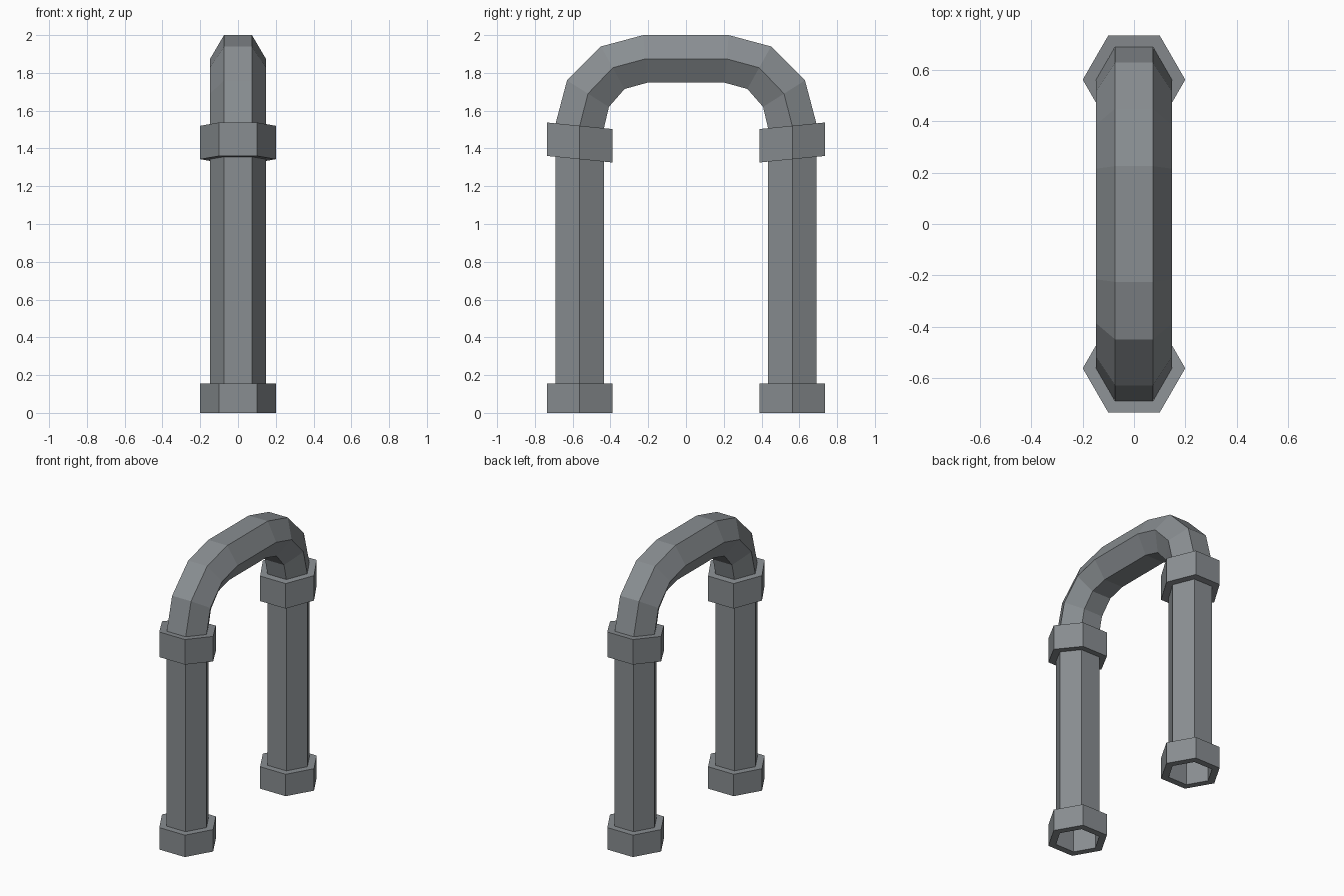
import bpy, bmesh
from math import cos, sin, radians

if "Cube" in bpy.data.objects:
    bpy.data.objects.remove(bpy.data.objects["Cube"])

LEG_Y = 0.563      # distance of each leg axis from the centre
PIPE_R = 0.148
COLLAR_R = 0.20

# Dark bluish-grey metal shared by all parts
metal = bpy.data.materials.new("dark_metal")
metal.diffuse_color = (0.25, 0.27, 0.285, 1)
metal.use_nodes = True
metal.node_tree.nodes["Principled BSDF"].inputs["Base Color"].default_value = metal.diffuse_color


def hex_ring(bm, outer, inner, half_width):
    """Hexagon across the pipe, set by its outer and inner (y, z) points."""
    verts = []
    for i in range(6):
        a = radians(60 * i)
        t = 0.5 + 0.5 * sin(a) / sin(radians(60))
        y = inner[0] + (outer[0] - inner[0]) * t
        z = inner[1] + (outer[1] - inner[1]) * t
        verts.append(bm.verts.new((half_width * cos(a), y, z)))
    return verts


def skin(name, rings):
    """Flat-faced hexagonal shell through a list of (outer, inner, half width)."""
    bm = bmesh.new()
    loops = [hex_ring(bm, *r) for r in rings]
    for a, b in zip(loops, loops[1:]):
        for i in range(6):
            j = (i + 1) % 6
            bm.faces.new((a[i], a[j], b[j], b[i]))
    me = bpy.data.meshes.new(name)
    bm.to_mesh(me)
    bm.free()
    me.materials.append(metal)
    ob = bpy.data.objects.new(name, me)
    bpy.context.collection.objects.link(ob)
    return ob


# Arched pipe: one leg up to the crown, then the same rings mirrored back down
half = [((0.691, 0.0), (0.435, 0.0)),
        ((0.691, 1.53), (0.435, 1.505)),
        ((0.63, 1.76), (0.408, 1.62)),
        ((0.45, 1.94), (0.325, 1.715)),
        ((0.226, 2.0), (0.205, 1.748))]
other = [((-o[0], o[1]), (-i[0], i[1])) for o, i in reversed(half)]
skin("arched_pipe", [(o, i, PIPE_R) for o, i in half + other])


# Collars: hexagonal bands stepping out from the pipe and back in
def collar(name, z0, z1, slope):
    rings = []
    for r, z in ((PIPE_R, z0), (COLLAR_R, z0), (COLLAR_R, z1), (PIPE_R, z1)):
        d = r * cos(radians(30))
        rings.append(((LEG_Y + d, z + slope * d), (LEG_Y - d, z - slope * d), r))
    ob = skin(name, rings)
    mod = ob.modifiers.new("other_leg", 'MIRROR')
    mod.use_axis = (False, True, False)
    mod.use_mirror_merge = False


collar("base_collars", 0.0, 0.155, 0.0)
collar("upper_collars", 1.343, 1.52, 0.1)
